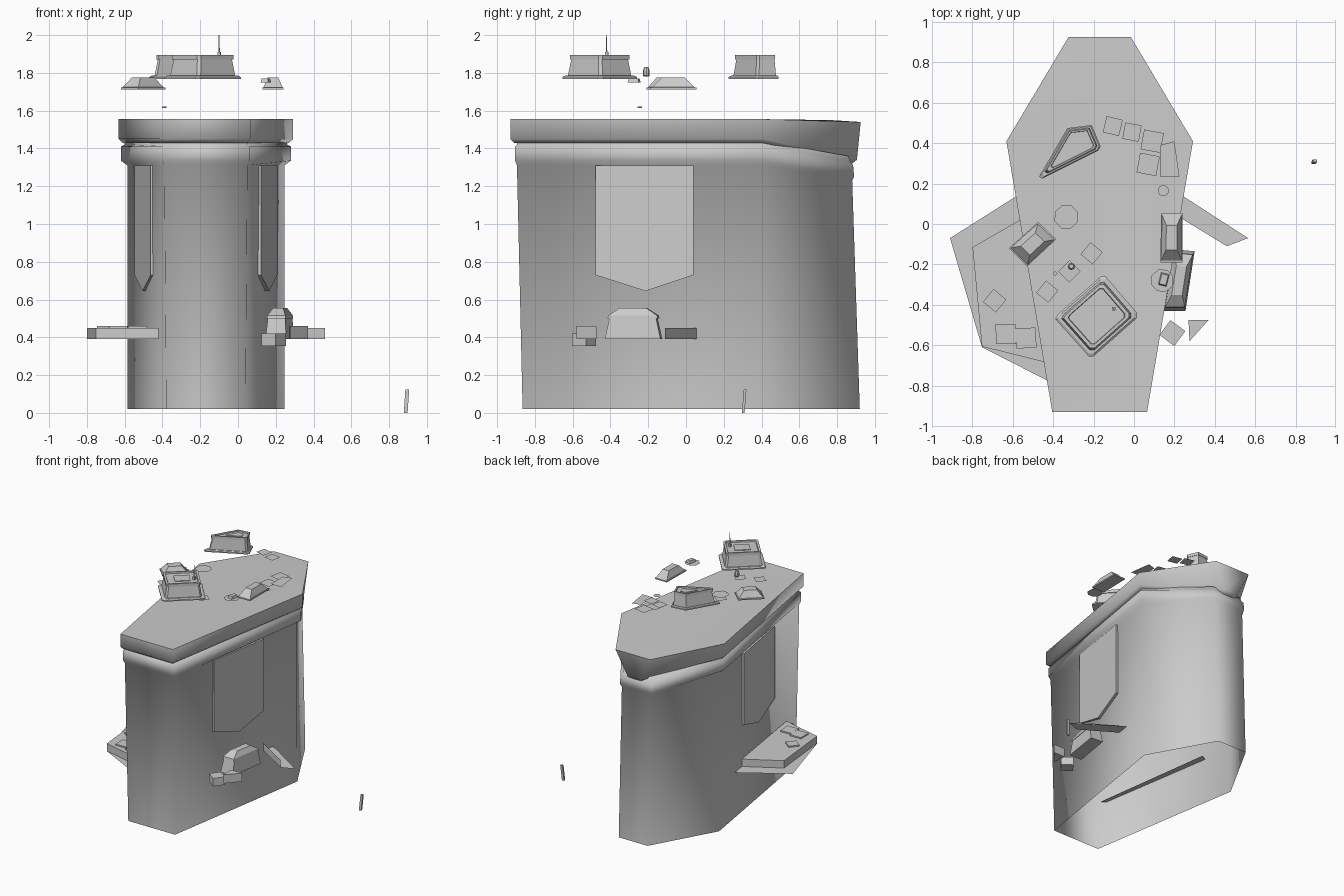
import bpy, bmesh, math
from mathutils import Vector

if "Cube" in bpy.data.objects:
    bpy.data.objects.remove(bpy.data.objects["Cube"])

grey = bpy.data.materials.new("stone_grey")
grey.diffuse_color = (0.6, 0.6, 0.6, 1)
grey.use_nodes = True
grey.node_tree.nodes["Principled BSDF"].inputs["Base Color"].default_value = grey.diffuse_color
CX = -0.17  # symmetry line of the tower


def finish(name, bm, smooth=None):
    bmesh.ops.recalc_face_normals(bm, faces=bm.faces)
    me = bpy.data.meshes.new(name)
    bm.to_mesh(me)
    bm.free()
    me.materials.append(grey)
    ob = bpy.data.objects.new(name, me)
    bpy.context.collection.objects.link(ob)
    if smooth:
        bpy.ops.object.select_all(action='DESELECT')
        ob.select_set(True)
        bpy.context.view_layer.objects.active = ob
        bpy.ops.object.shade_smooth_by_angle(angle=math.radians(smooth))
    return ob


def loft(name, rings, bottom=True, top=True, smooth=None):
    bm = bmesh.new()
    vs = [[bm.verts.new(p) for p in r] for r in rings]
    n = len(vs[0])
    for a, b in zip(vs, vs[1:]):
        for i in range(n):
            j = (i + 1) % n
            bm.faces.new((a[i], a[j], b[j], b[i]))
    if bottom:
        bm.faces.new(vs[0][::-1])
    if top:
        bm.faces.new(vs[-1])
    return finish(name, bm, smooth)


def sheet(name, pts, z):
    bm = bmesh.new()
    bm.faces.new([bm.verts.new((x, y, z)) for x, y in pts])
    bm.normal_update()
    if bm.faces[:][0].normal.z < 0:
        bmesh.ops.reverse_faces(bm, faces=bm.faces)
    me_ob = bpy.data.meshes.new(name)
    bm.to_mesh(me_ob)
    bm.free()
    me_ob.materials.append(grey)
    bpy.context.collection.objects.link(bpy.data.objects.new(name, me_ob))


def stepped(name, pts, steps, pivot=None):
    """Stack of scaled copies of a plan outline: steps are (scale, z)."""
    c = Vector(pivot) if pivot else sum((Vector(p) for p in pts), Vector((0, 0))) / len(pts)
    return loft(name, [[(*(c + (Vector(p) - c) * s), z) for p in pts] for s, z in steps])


def ngon(x, y, r, n, turn=0.0):
    return [(x + r * math.cos(turn + i * math.tau / n),
             y + r * math.sin(turn + i * math.tau / n)) for i in range(n)]


def coffin(f, fy, w, wy, b, by, z, zb):
    """Six-sided plan: front, widest and back half widths with their y."""
    return [(CX - f, fy, z), (CX + f, fy, z), (CX + w, wy, z),
            (CX + b, by, zb), (CX - b, by, zb), (CX - w, wy, z)]


# Tower shaft, open below, with its upper moulding
loft("tower_shaft", [
    coffin(.21, -.865, .415, .41, .13, .92, .02, .02),
    coffin(.22, -.895, .415, .405, .13, .88, 1.31, 1.23),
    coffin(.23, -.905, .45, .41, .14, .89, 1.335, 1.25),
    coffin(.23, -.905, .45, .41, .14, .885, 1.41, 1.31),
    coffin(.22, -.895, .43, .405, .13, .87, 1.42, 1.33),
    coffin(.22, -.895, .43, .405, .13, .86, 1.44, 1.36),
], bottom=False, smooth=85)

# Lid slab with a shallow inner panel; its back end hangs down
loft("lid", [
    coffin(.22, -.91, .44, .405, .04, .88, 1.43, 1.32),
    coffin(.235, -.93, .462, .41, .06, .905, 1.45, 1.34),
    coffin(.235, -.93, .462, .41, .155, .925, 1.555, 1.54),
    coffin(.165, -.77, .36, .38, .11, .77, 1.55, 1.55),
], smooth=85)

# Hanging banners on both flanks
for side, name in ((1, "banner_right"), (-1, "banner_left")):
    def bx(y, out):
        return CX + side * (.284 + out + .165 * (y + .48))
    plan = [(-.48, 1.31), (-.48, .73), (-.215, .645), (.04, .73), (.04, 1.31)]
    loft(name, [[(bx(y, o), y, z) for y, z in plan] for o in (-.03, .008)])

# Left balcony: low platform plus wide thin floor
prism = [(1, .39), (1, .45)]
stepped("balcony_platform", [(-.53, .04), (-.80, -.115), (-.753, -.607), (-.42, -.69)], prism)
sheet("balcony_floor", [(-.50, .19), (-.595, .13), (-.911, -.07), (-.753, -.61),
                        (-.43, -.775), (-.36, -.81)], .39)
for i, (x, y, r, a) in enumerate([(-.69, -.38, .058, .1), (-.635, -.545, .07, .8), (-.535, -.565, .07, .85)]):
    stepped(f"balcony_block_{i}", ngon(x, y, r, 4, a), [(1, .40), (1, .46)])

# Right walkway: floor and one parapet
sheet("walkway_floor", [(.19, .055), (.46, -.11), (.565, -.07), (.24, .14), (.20, .16)], .39)
bm = bmesh.new()
bm.faces.new([bm.verts.new(p) for p in
              [(.19, .055, .39), (.46, -.11, .39), (.46, -.11, .45), (.19, .055, .45)]])
finish("walkway_parapet", bm)

# House and blocks on the right flank
stepped("flank_house", [(.195, -.125), (.30, -.135), (.255, -.43), (.145, -.43)],
        [(1, .39), (.84, .50), (.90, .50), (.88, .515), (.48, .555)])
stepped("flank_block", ngon(.19, -.54, .065, 4, .15), [(1, .355), (1, .42)])
stepped("flank_wedge", [(.27, -.475), (.37, -.475), (.275, -.58)], [(1, .39), (1, .46)])

# Two floating main buildings
hall = [(1, 1.768), (1, 1.778), (.93, 1.785), (.85, 1.785), (.76, 1.872),
        (.80, 1.872), (.80, 1.895), (.70, 1.895), (.68, 1.885), (.36, 1.885), (.36, 1.89)]
stepped("main_hall", [(-.39, -.47), (-.375, -.445), (-.165, -.26), (-.14, -.26), (.015, -.44),
                      (.015, -.465), (-.20, -.655), (-.225, -.655)], hall)
stepped("rear_hall", [(-.47, .235), (-.455, .225), (-.175, .365), (-.165, .385),
                      (-.21, .49), (-.33, .475)], hall, (-.28, .40))
stepped("mast_foot", ngon(-.10, -.42, .012, 4, .7), [(1, 1.885), (1, 1.91)])
stepped("mast", ngon(-.10, -.42, .004, 6), [(1, 1.89), (.6, 2.0)])

# Floating low houses with sloped roofs
low = [(1, 1.712), (1, 1.722), (.92, 1.724), (.5, 1.776)]
stepped("low_house_left", [(-.62, -.12), (-.53, -.21), (-.385, -.075), (-.475, .01)], low)
stepped("low_house_right", [(.13, -.19), (.24, -.19), (.24, .055), (.135, .055)], low)

# Thin floating paving slabs: x, y, radius, turn, z
slabs = [(-.105, .485, .058, .55, 1.76), (-.01, .455, .058, .6, 1.755), (.09, .41, .07, .6, 1.645),
         (.07, .295, .07, .6, 1.63), (-.21, -.145, .055, .1, 1.60),
         (-.32, -.235, .055, 0, 1.765), (-.43, -.335, .055, .1, 1.74)]
for i, (x, y, r, a, z) in enumerate(slabs):
    sheet(f"slab_{i}", ngon(x, y, r, 4, a), z)
sheet("slab_long", [(.13, .235), (.225, .235), (.20, .41), (.13, .39)], 1.66)
sheet("slab_octagon_left", ngon(-.335, .035, .062, 8, .35), 1.735)
sheet("slab_octagon_right", ngon(.14, -.28, .058, 8, .35), 1.745)
sheet("slab_round", ngon(.145, .165, .027, 16), 1.645)

# Small fittings: chimney, hatch, chip and a leaning post
stepped("chimney", ngon(-.31, -.21, .018, 8), [(.7, 1.78), (1, 1.785), (1, 1.81), (.6, 1.83)])
stepped("hatch", [(.12, -.30), (.16, -.31), (.175, -.25), (.135, -.24)], [(1, 1.75), (.8, 1.77)])
stepped("chip", ngon(-.39, -.245, .012, 4), [(1, 1.615), (1, 1.622)])
loft("post", [[(x + dx, y + dy, z) for x, y in ((-.01, -.007), (.01, -.007), (.01, .007), (-.01, .007))]
              for dx, dy, z in ((.888, .303, 0), (.896, .313, .125))])
